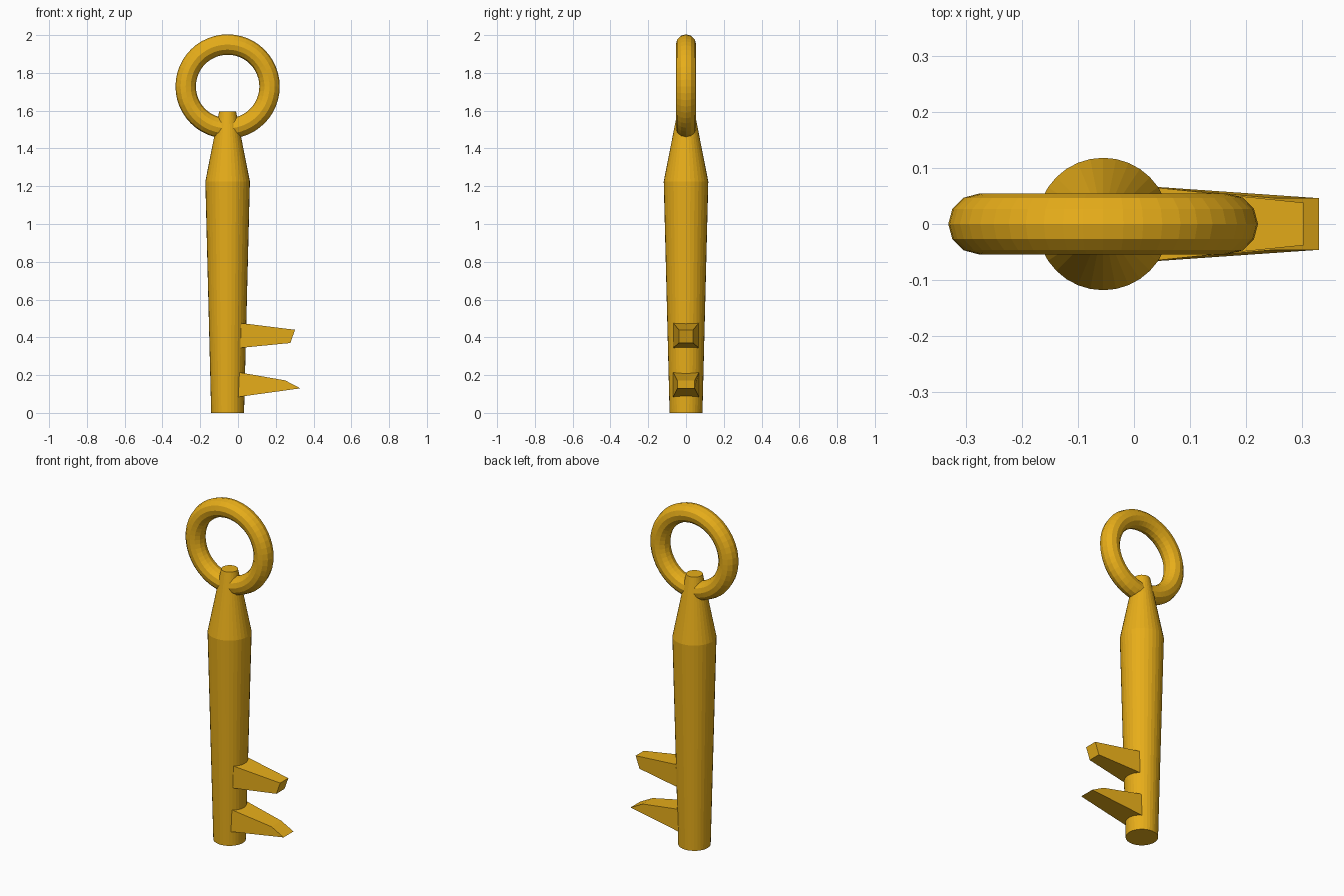
import bpy, bmesh
from math import pi, cos, sin

if "Cube" in bpy.data.objects:
    bpy.data.objects.remove(bpy.data.objects["Cube"])

AXIS_X = -0.055   # the shaft sits left of centre, teeth reach to the right

gold = bpy.data.materials.new("gold")
gold.diffuse_color = (0.80, 0.42, 0.01, 1)
gold.use_nodes = True
gold.node_tree.nodes["Principled BSDF"].inputs["Base Color"].default_value = gold.diffuse_color


def make_object(name, bm):
    bmesh.ops.recalc_face_normals(bm, faces=bm.faces)
    mesh = bpy.data.meshes.new(name)
    bm.to_mesh(mesh)
    bm.free()
    obj = bpy.data.objects.new(name, mesh)
    mesh.materials.append(gold)
    bpy.context.collection.objects.link(obj)
    return obj


def lathe(name, profile, sides=32):
    """Closed solid from (radius, z) rings around the key axis."""
    bm = bmesh.new()
    rings = [[bm.verts.new((AXIS_X + r * cos(2 * pi * i / sides),
                            r * sin(2 * pi * i / sides), z))
              for i in range(sides)] for r, z in profile]
    for a, b in zip(rings, rings[1:]):
        for i in range(sides):
            j = (i + 1) % sides
            bm.faces.new((a[i], a[j], b[j], b[i]))
    bm.faces.new(rings[0][::-1])
    bm.faces.new(rings[-1])
    return make_object(name, bm)


def tooth(name, outline, root_half, tip_half):
    """Tapered bit: outline (x, z) runs root bottom, tip bottom, tip top, root top."""
    bm = bmesh.new()
    halves = (root_half, tip_half, tip_half, root_half)
    front, back = ([bm.verts.new((x, s * h, z)) for (x, z), h in zip(outline, halves)]
                   for s in (-1, 1))
    bm.faces.new(front)
    bm.faces.new(back[::-1])
    for i in range(4):
        j = (i + 1) % 4
        bm.faces.new((front[i], back[i], back[j], front[j]))
    return make_object(name, bm)


# Tapered shaft with conical shoulder ending inside the ring
lathe("shaft", [(0.087, 0), (0.118, 1.225), (0.045, 1.595)])

# Two tapered teeth, roots buried in the shaft
tooth("upper_tooth", [(-0.03, 0.340), (0.277, 0.37), (0.302, 0.44), (-0.03, 0.481)],
      0.072, 0.038)
tooth("lower_tooth", [(-0.03, 0.080), (0.33, 0.13), (0.25, 0.172), (-0.03, 0.221)],
      0.071, 0.046)

# Ring handle
bpy.ops.mesh.primitive_torus_add(major_segments=48, minor_segments=12,
                                 major_radius=0.222, minor_radius=0.054,
                                 location=(AXIS_X, 0, 1.728),
                                 rotation=(pi / 2, 0, 0))
ring = bpy.context.object
ring.name = "ring_handle"
ring.data.materials.append(gold)
